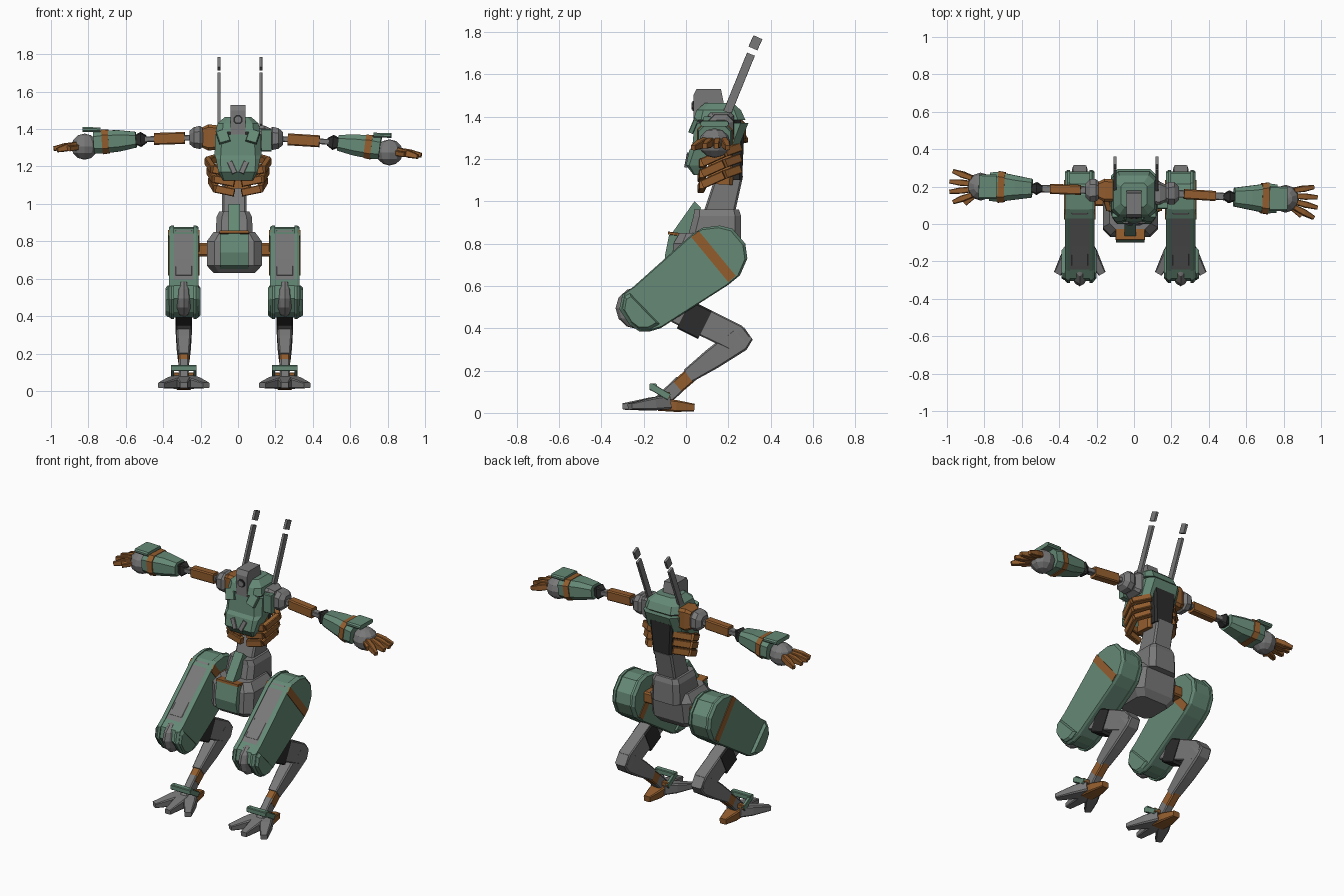
import bpy, bmesh
from mathutils import Vector, Matrix

cube = bpy.data.objects.get("Cube")
if cube:
    bpy.data.objects.remove(cube)


def material(name, rgb):
    m = bpy.data.materials.new(name)
    m.use_nodes = True
    m.diffuse_color = (*rgb, 1)
    m.node_tree.nodes["Principled BSDF"].inputs["Base Color"].default_value = (*rgb, 1)
    return m


GREEN = material("sage green", (0.13, 0.25, 0.18))
GREY = material("steel grey", (0.19, 0.19, 0.19))
ORANGE = material("rust orange", (0.29, 0.11, 0.027))
BLACK = material("charcoal", (0.025, 0.025, 0.025))
CX = -0.02  # centre line of hips and legs


def rings(name, loops, *mats):
    """Closed solid skinned through equal-length loops of points."""
    bm = bmesh.new()
    vs = [[bm.verts.new(p) for p in loop] for loop in loops]
    n = len(vs[0])
    for a, b in zip(vs, vs[1:]):
        for i in range(n):
            j = (i + 1) % n
            bm.faces.new((a[i], a[j], b[j], b[i]))
    bm.faces.new(vs[0])
    bm.faces.new(vs[-1])
    bmesh.ops.recalc_face_normals(bm, faces=bm.faces)
    me = bpy.data.meshes.new(name)
    bm.to_mesh(me)
    bm.free()
    for m in mats:
        me.materials.append(m)
    ob = bpy.data.objects.new(name, me)
    bpy.context.collection.objects.link(ob)
    return ob


def octagon(w, h, c):
    """Rectangle with cut corners."""
    k = c * min(w, h)
    return [(w, h - k), (w - k, h), (k - w, h), (-w, h - k),
            (-w, k - h), (k - w, -h), (w - k, -h), (w, k - h)]


def beam(name, p, q, sections, mat, c=0.25):
    """Loft from p to q; sections are (fraction, half width, half height)."""
    p, q = Vector(p), Vector(q)
    axis = (q - p).normalized()
    ref = Vector((0, 1, 0)) if abs(axis.x) > 0.8 else Vector((1, 0, 0))
    w = (ref - axis * ref.dot(axis)).normalized()
    h = axis.cross(w)
    return rings(name, [[p.lerp(q, t) + w * a + h * b for a, b in octagon(sw, sh, c)]
                        for t, sw, sh in sections], mat)


def bar(name, p, q, w, h, mat, c=0.25):
    return beam(name, p, q, [(0, w, h), (1, w, h)], mat, c)


def stack(name, x, sections, mat, c=0.3):
    """Horizontal slices (z, front y, back y, half width)."""
    return rings(name, [[(x + a, (y0 + y1) / 2 + b, z)
                         for a, b in octagon(hw, (y1 - y0) / 2, c)]
                        for z, y0, y1, hw in sections], mat)


def prism(name, profile, xs, *mats, shrink=1.0):
    """Side profile (y, z) extruded over x, last slice shrunk for a bevel."""
    my = sum(p[0] for p in profile) / len(profile)
    mz = sum(p[1] for p in profile) / len(profile)
    loops = []
    for i, x in enumerate(xs):
        k = shrink if i == len(xs) - 1 else 1
        loops.append([(x, my + (y - my) * k, mz + (z - mz) * k) for y, z in profile])
    return rings(name, loops, *mats)


def ball(name, loc, scale, mat, seg=10):
    bm = bmesh.new()
    bmesh.ops.create_uvsphere(bm, u_segments=seg, v_segments=6, radius=1,
                              matrix=Matrix.LocRotScale(Vector(loc), None, Vector(scale)))
    me = bpy.data.meshes.new(name)
    bm.to_mesh(me)
    bm.free()
    me.materials.append(mat)
    bpy.context.collection.objects.link(bpy.data.objects.new(name, me))


# Pelvis and abdomen
stack("pelvis", CX, [(0.63, -0.03, 0.17, 0.11), (0.67, -0.07, 0.2, 0.147),
                     (0.8, -0.06, 0.22, 0.147), (0.85, -0.03, 0.2, 0.11)], GREY)
prism("pelvis_front_plate", [(-0.02, 0.635), (-0.085, 0.67), (-0.1, 0.74), (-0.08, 0.84),
                             (0, 0.84), (0, 0.66)], (CX - 0.075, CX + 0.075), GREEN)
bar("pelvis_trim", (CX, -0.085, 0.85), (CX, -0.02, 0.842), 0.078, 0.007, ORANGE)
prism("belly_guard", [(-0.08, 0.83), (0.04, 1.0), (0.07, 0.97), (0.06, 0.8)],
      (CX - 0.03, CX + 0.03), GREEN)
stack("abdomen", CX, [(0.8, 0.0, 0.26, 0.1), (0.93, 0.035, 0.26, 0.095),
                      (0.96, 0.04, 0.25, 0.08)], GREY)
stack("waist", CX, [(0.94, 0.08, 0.23, 0.065), (1.12, 0.14, 0.27, 0.065)], GREY, 0.15)
stack("spine", -0.01, [(1.1, 0.18, 0.265, 0.065), (1.32, 0.2, 0.275, 0.08)], BLACK)
bar("hip_axle", (CX - 0.24, 0.14, 0.755), (CX + 0.24, 0.14, 0.755), 0.045, 0.035, ORANGE)

# Chest, cowl and head
stack("chest", 0, [(1.125, 0.035, 0.075, 0.08), (1.17, 0.0, 0.1, 0.105), (1.24, 0.015, 0.17, 0.118),
                   (1.26, 0.03, 0.25, 0.125), (1.37, 0.04, 0.295, 0.122)], GREEN)
stack("neck_gap", 0, [(1.37, 0.06, 0.26, 0.105), (1.39, 0.06, 0.26, 0.105)], BLACK)
stack("cowl", 0, [(1.385, 0.035, 0.28, 0.12), (1.43, 0.05, 0.26, 0.11),
                  (1.465, 0.09, 0.22, 0.07)], GREEN)
prism("head", [(0.035, 1.37), (0.035, 1.5), (0.05, 1.53), (0.165, 1.53), (0.185, 1.43),
               (0.17, 1.38)], (-0.04, 0.04), GREY)
bar("eye", (0, 0.04, 1.45), (0, 0.03, 1.45), 0.024, 0.024, BLACK, 0.55)
bar("eye_lens", (0, 0.035, 1.45), (0, 0.026, 1.45), 0.016, 0.016, GREY, 0.55)
bar("waist_core", (0, 0.16, 1.08), (0, 0.17, 1.25), 0.07, 0.06, ORANGE)

for s in (-1, 1):
    side = "left" if s > 0 else "right"
    bar(side + "_chest_mark", (s * 0.045, 0.012, 1.225), (s * 0.018, 0.0, 1.165), 0.014, 0.008, GREY)
    bar(side + "_cowl_plate", (s * 0.09, 0.05, 1.39), (s * 0.07, 0.025, 1.33), 0.03, 0.012, GREEN)
    # Ribs wrap from the spine to the belly
    for i in range(3):
        d, k = i * 0.052, 0.9 + i * 0.06
        path = [(s * 0.08, 0.25, 1.15 + d), (s * 0.16 * k, 0.18, 1.125 + d),
                (s * 0.13 * k, 0.08, 1.08 + d), (s * 0.02, 0.07, 1.06 + d)]
        for a, b in zip(path, path[1:]):
            bar(f"{side}_rib", a, b, 0.016, 0.021, ORANGE)
    # Antenna blades
    x = 0.01 + s * 0.112
    bar(side + "_antenna", (x, 0.195, 1.42), (x, 0.307, 1.695), 0.008, 0.02, GREY, 0.1)
    bar(side + "_antenna_tip", (x, 0.316, 1.722), (x, 0.34, 1.775), 0.008, 0.023, GREY, 0.1)

# Arms: shoulder, elbow, wrist and fingertip of each side
ARMS = {"right": [(-0.21, 0.18, 1.355), (-0.52, 0.19, 1.345), (-0.77, 0.2, 1.328), (-0.995, 0.2, 1.29)],
        "left": [(0.19, 0.165, 1.35), (0.51, 0.145, 1.33), (0.76, 0.135, 1.297), (0.99, 0.115, 1.255)]}
for side, joints in ARMS.items():
    sh, el, wr, tip = [Vector(j) for j in joints]
    out = Vector((1 if side == "left" else -1, 0, 0))
    beam(side + "_shoulder_block", sh - out * 0.1, sh - out * 0.02,
         [(0, 0.06, 0.065), (0.6, 0.062, 0.07), (1, 0.045, 0.055)],
         ORANGE if side == "right" else GREY)
    beam(side + "_shoulder", sh - out * 0.03, sh + out * 0.05,
         [(0, 0.04, 0.045), (0.3, 0.06, 0.062), (0.7, 0.06, 0.055), (1, 0.035, 0.035)], GREY, 0.5)
    bar(side + "_arm_rod", sh, el, 0.02, 0.015, GREY)
    bar(side + "_upper_arm", sh.lerp(el, 0.24), sh.lerp(el, 0.77), 0.027, 0.032, ORANGE)
    beam(side + "_elbow", sh.lerp(el, 0.9), el.lerp(wr, 0.12),
         [(0, 0.015, 0.02), (0.5, 0.034, 0.04), (1, 0.02, 0.025)], BLACK)
    beam(side + "_forearm", el.lerp(wr, 0.1), wr,
         [(0, 0.05, 0.042), (0.4, 0.065, 0.057), (0.8, 0.08, 0.062), (1, 0.076, 0.058)], GREEN, 0.45)
    beam(side + "_forearm_band", el.lerp(wr, 0.68), el.lerp(wr, 0.82),
         [(0, 0.08, 0.063), (1, 0.085, 0.066)], ORANGE, 0.45)
    up = Vector((0, 0, 0.066))
    bar(side + "_wrist_guard", el.lerp(wr, 0.86) + up, wr + out * 0.06 + up * 1.05,
        0.066, 0.013, GREEN, 0.6)
    palm = wr + out * 0.05 - Vector((0, 0, 0.022))
    ball(side + "_hand", palm, (0.075, 0.075, 0.07), GREY)
    palm += out * 0.045
    for i in range(4):
        spread = (i - 1.5) * 0.055
        end = tip + Vector((0, spread, 0.01 - abs(spread) * 0.15)) - out * abs(spread) * 0.35
        beam(side + "_finger", palm + Vector((0, spread * 0.55, 0.008)), end,
             [(0, 0.014, 0.018), (0.5, 0.017, 0.02), (1, 0.011, 0.012)], ORANGE)
    bar(side + "_thumb", palm - Vector((0, 0.04, 0)) - out * 0.02,
        palm + out * 0.04 - Vector((0, 0.09, 0.01)), 0.013, 0.014, ORANGE)
bar("left_shoulder_pad", (0.125, 0.1, 1.34), (0.18, 0.1, 1.34), 0.02, 0.06, GREEN)

# Legs
THIGH = [(0.03, 0.845), (0.08, 0.875), (0.16, 0.885), (0.22, 0.87), (0.28, 0.8), (0.29, 0.73),
         (0.255, 0.65), (0.2, 0.605), (-0.12, 0.4), (-0.17, 0.385), (-0.22, 0.385),
         (-0.265, 0.415), (-0.315, 0.49), (-0.3, 0.56), (-0.25, 0.595)]
STRIPE = [(0.025, 0.83), (0.06, 0.86), (0.235, 0.648), (0.2, 0.618)]
KNEE = [(-0.265, 0.565), (-0.125, 0.42), (-0.17, 0.395), (-0.22, 0.395), (-0.26, 0.425),
        (-0.3, 0.49), (-0.29, 0.55)]
for s in (-1, 1):
    side = "left" if s > 0 else "right"

    def at(dx, y, z):
        return (CX + s * (0.27 + dx), y, z)

    def slab(name, profile, a, b, *mats, shrink=1.0):
        return prism(f"{side}_{name}", profile, [at(v, 0, 0)[0] for v in (a, (a + b) / 2, b)],
                     *mats, shrink=shrink)

    # Thigh core: grey along the upper front and knee, green elsewhere
    core = slab("thigh", [(y * 0.97, 0.64 + (z - 0.64) * 0.97) for y, z in THIGH],
                -0.056, 0.056, GREEN, GREY)
    for f in core.data.polygons:
        if f.normal.z > 0.4 and -0.2 < f.center.y < 0:
            f.material_index = 1
    slab("thigh_outer_plate", THIGH, 0.052, 0.08, GREEN, shrink=0.96)
    slab("thigh_inner_plate", THIGH, -0.052, -0.08, GREEN, shrink=0.96)
    slab("thigh_outer_stripe", STRIPE, 0.075, 0.084, ORANGE)
    slab("thigh_inner_stripe", STRIPE, -0.075, -0.084, ORANGE)
    slab("knee_outer_plate", KNEE, 0.07, 0.098, GREEN, shrink=0.85)
    slab("knee_inner_plate", KNEE, -0.07, -0.09, GREEN, shrink=0.85)
    ball(side + "_knee_cap", at(0, -0.225, 0.495), (0.05, 0.108, 0.1), GREY, 12)
    bar(side + "_thigh_spine", at(0, -0.21, 0.605), at(0, 0.07, 0.845), 0.046, 0.018, GREY)
    # Backward hock and shin
    beam(side + "_hock", at(0, -0.04, 0.49), at(0, 0.285, 0.33),
         [(0, 0.04, 0.067), (0.85, 0.042, 0.064), (1, 0.04, 0.037)], GREY, 0.15)
    bar(side + "_hock_joint", at(0, -0.01, 0.465), at(0, 0.09, 0.415), 0.045, 0.074, BLACK, 0.15)
    beam(side + "_shin", at(0, 0.295, 0.375), at(0, 0.01, 0.175),
         [(0, 0.036, 0.035), (0.15, 0.043, 0.058), (0.6, 0.038, 0.05), (1, 0.03, 0.035)], GREY, 0.2)
    bar(side + "_shin_collar", at(0, 0.03, 0.185), at(0, -0.04, 0.125), 0.027, 0.034, ORANGE)
    bar(side + "_ankle", at(0, -0.02, 0.145), at(0, -0.12, 0.05), 0.025, 0.035, GREY)
    # Foot: three toes, heel and ankle guard
    for dx, y in ((0, -0.3), (-0.12, -0.265), (0.12, -0.265)):
        beam(side + "_toe", at(dx * 0.15, -0.09, 0.05), at(dx, y, 0.03),
             [(0, 0.038, 0.034), (0.4, 0.037, 0.03), (1, 0.02, 0.015)], GREY)
    beam(side + "_heel", at(0, -0.13, 0.04), at(0, 0.04, 0.025),
         [(0, 0.045, 0.03), (0.5, 0.042, 0.028), (1, 0.022, 0.018)], ORANGE)
    for dx in (-0.06, 0.06):
        bar(side + "_ankle_guard", at(dx, -0.165, 0.125), at(dx, -0.08, 0.075), 0.009, 0.016, GREEN)
    bar(side + "_ankle_guard_front", at(-0.068, -0.155, 0.122), at(0.068, -0.155, 0.122),
        0.018, 0.016, GREEN)
    bar(side + "_ankle_guard_back", at(-0.065, -0.09, 0.085), at(0.065, -0.09, 0.085),
        0.014, 0.014, ORANGE)
